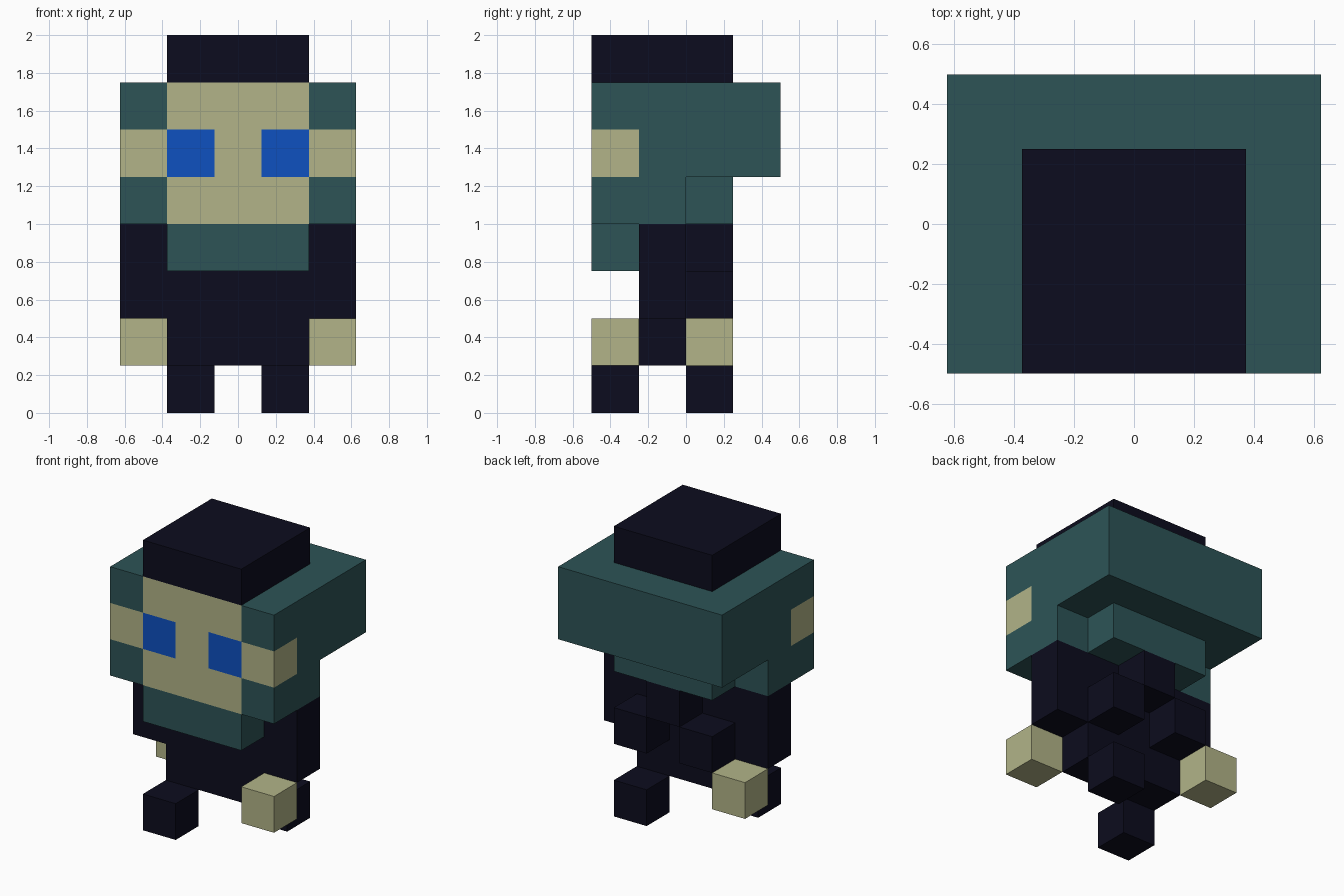
import bpy
import bmesh
from mathutils import Matrix, Vector

U = 0.25  # size of one building block

if "Cube" in bpy.data.objects:
    bpy.data.objects.remove(bpy.data.objects["Cube"], do_unlink=True)


def material(name, rgb):
    mat = bpy.data.materials.new(name)
    mat.use_nodes = True
    colour = (*rgb, 1.0)
    mat.diffuse_color = colour
    mat.node_tree.nodes["Principled BSDF"].inputs["Base Color"].default_value = colour
    return mat


DARK = material("dark navy", (0.0037, 0.0037, 0.013))
TEAL = material("teal", (0.026, 0.088, 0.094))
SKIN = material("pale skin", (0.445, 0.456, 0.246))
BLUE = material("blue", (0.0044, 0.082, 0.527))


def block(name, low, high, mats, paint=None):
    """Box between two corners given in block units; paint picks a slot per unit face."""
    low, high = Vector(low) * U, Vector(high) * U
    bm = bmesh.new()
    size = Matrix.Diagonal((*(high - low), 1.0))
    bmesh.ops.create_cube(bm, size=1, matrix=Matrix.Translation((low + high) / 2) @ size)
    if paint:
        # Cut the box along the unit grid so faces can be coloured separately
        for axis in range(3):
            normal = Vector((0, 0, 0))
            normal[axis] = 1
            for step in range(1, round((high[axis] - low[axis]) / U)):
                bmesh.ops.bisect_plane(bm, geom=bm.verts[:] + bm.edges[:] + bm.faces[:],
                                       plane_co=low + normal * step * U, plane_no=normal)
        bm.normal_update()
        for face in bm.faces:
            face.material_index = paint(face.calc_center_median() / U, face.normal)
    mesh = bpy.data.meshes.new(name)
    bm.to_mesh(mesh)
    bm.free()
    for mat in mats:
        mesh.materials.append(mat)
    obj = bpy.data.objects.new(name, mesh)
    bpy.context.collection.objects.link(obj)
    return obj


def paint_head(centre, normal):
    """Slots: 0 hood, 1 skin, 2 eyes."""
    front = normal.y < -0.5
    eye_row = centre.z < 6
    if abs(centre.x) > 1.6:  # ears wrap from the front to the sides
        side = abs(normal.x) > 0.5 and centre.y < -1
        return 1 if eye_row and (front or side) else 0
    if not front:
        return 0
    return 2 if eye_row and abs(centre.x) > 0.5 else 1


def paint_jaw(centre, normal):
    return 1 if normal.y < -0.5 else 0


# Head: cap, hood with face, jaw and chin
block("cap", (-1.5, -2, 7), (1.5, 1, 8), [DARK])
block("head", (-2.5, -2, 5), (2.5, 2, 7), [TEAL, SKIN, BLUE], paint_head)
block("jaw", (-1.5, -2, 4), (1.5, 1, 5), [TEAL, SKIN], paint_jaw)
block("chin", (-1.5, -2, 3), (1.5, -1, 4), [TEAL])

# Body with the raised blocks on its back
block("torso", (-1.5, -1, 1), (1.5, 0, 4), [DARK])
block("back_block_middle", (-0.5, 0, 3), (0.5, 1, 4), [DARK])

# Paired parts; the limbs swing in opposite directions
for side, s in (("left", 1), ("right", -1)):
    def paired(name, inner, outer, y, z, mat):
        xs = sorted((s * inner, s * outer))
        block(f"{side}_{name}", (xs[0], y[0], z[0]), (xs[1], y[1], z[1]), [mat])

    hand_y = -2 if s > 0 else 0
    foot_y = 0 if s > 0 else -2
    paired("cheek", 1.5, 2.5, (-2, 0), (4, 5), TEAL)
    paired("back_block", 0.5, 1.5, (0, 1), (2, 3), DARK)
    paired("arm", 1.5, 2.5, (-1, 0), (2, 4), DARK)
    paired("hand", 1.5, 2.5, (hand_y, hand_y + 1), (1, 2), SKIN)
    paired("foot", 0.5, 1.5, (foot_y, foot_y + 1), (0, 1), DARK)
